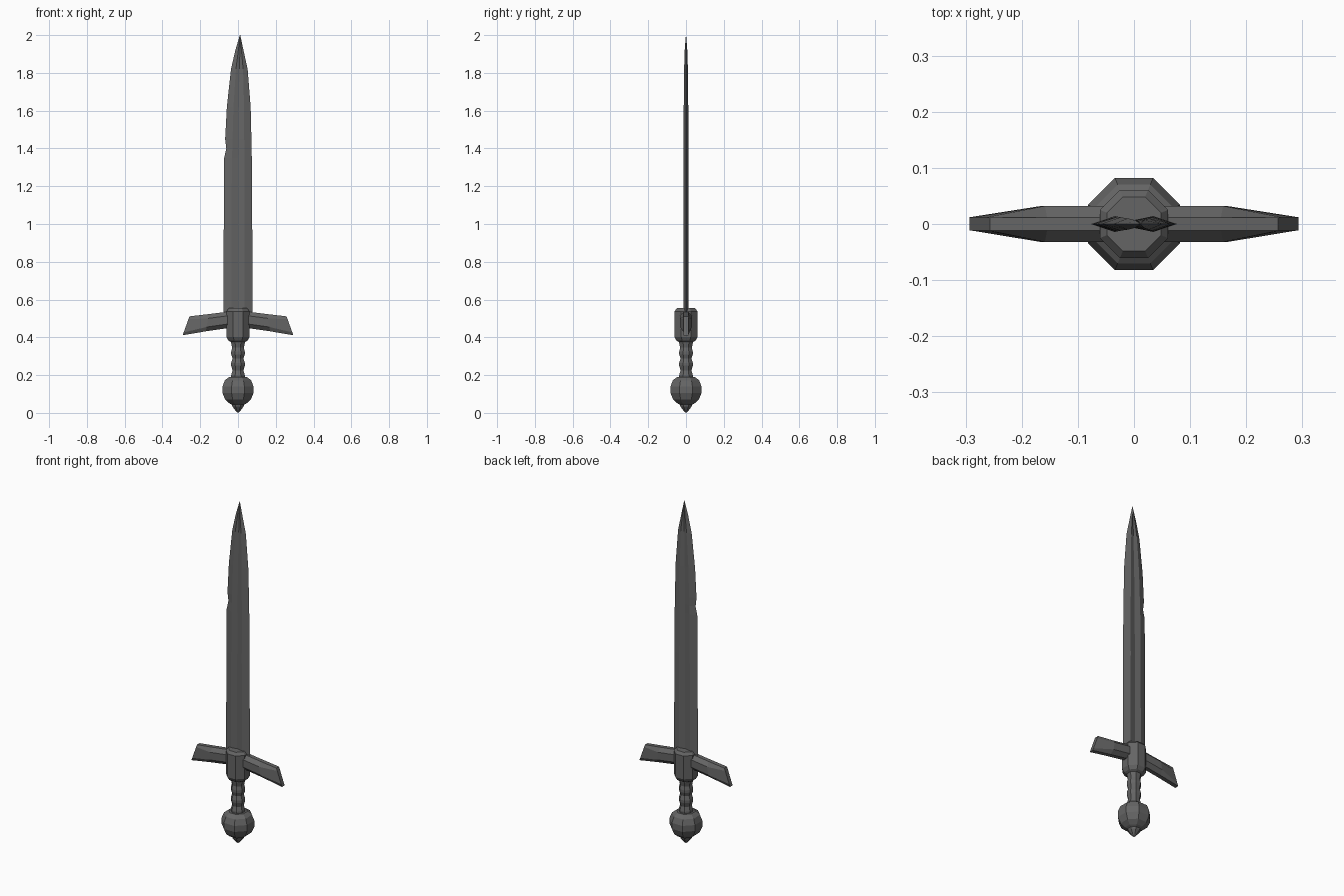
import bpy, bmesh, math

steel = bpy.data.materials.new("dark grey steel")
steel.diffuse_color = (0.13, 0.13, 0.13, 1)


def loft(name, rings):
    """Skin a list of equal-length point rings and cap both ends."""
    bm = bmesh.new()
    vs = [[bm.verts.new(p) for p in r] for r in rings]
    n = len(rings[0])
    for a, b in zip(vs, vs[1:]):
        for i in range(n):
            j = (i + 1) % n
            bm.faces.new((a[i], a[j], b[j], b[i]))
    bm.faces.new(vs[0])
    bm.faces.new(vs[-1])
    bmesh.ops.remove_doubles(bm, verts=bm.verts, dist=1e-5)
    bmesh.ops.recalc_face_normals(bm, faces=bm.faces)
    me = bpy.data.meshes.new(name)
    bm.to_mesh(me)
    bm.free()
    me.materials.append(steel)
    ob = bpy.data.objects.new(name, me)
    bpy.context.collection.objects.link(ob)
    return ob


def octagon_turn(name, profile):
    """Eight-sided turned part; radius is measured to the flats."""
    k = 1 / math.cos(math.pi / 8)
    ang = [math.pi / 8 + i * math.pi / 4 for i in range(8)]
    return loft(name, [[(r * k * math.cos(a), r * k * math.sin(a), z) for a in ang]
                       for r, z in profile])


# Pommel: faceted ball with a small button underneath
octagon_turn("pommel", [(0.047, 0.19), (0.07, 0.172), (0.082, 0.14), (0.082, 0.105),
                        (0.068, 0.07), (0.045, 0.05), (0.032, 0.043)])
octagon_turn("pommel_button", [(0.034, 0.05), (0.03, 0.034), (0.012, 0.01), (0.004, 0.003)])

# Grip with shallow finger ripples
octagon_turn("grip", [(0.036, 0.18), (0.036, 0.20), (0.029, 0.225), (0.036, 0.25),
                      (0.036, 0.265), (0.029, 0.288), (0.036, 0.31), (0.036, 0.325),
                      (0.031, 0.345), (0.036, 0.37), (0.036, 0.39)])

# Collar joining grip, guard and blade
octagon_turn("collar", [(0.038, 0.375), (0.05, 0.382), (0.061, 0.402),
                        (0.061, 0.538), (0.048, 0.554)])


# Cross guard: two drooping chamfered arms tapering to thin ends
def arm_ring(xt, xb, top, bottom, half, chamfer, s):
    sec = [(0.012, 0), (half, chamfer), (half, 1 - chamfer), (0.012, 1),
           (-0.012, 1), (-half, 1 - chamfer), (-half, chamfer), (-0.012, 0)]
    return [(s * (xt + (xb - xt) * t), y, top + (bottom - top) * t) for y, t in sec]


for side, s in (("left", -1), ("right", 1)):
    loft("guard_arm_" + side, [
        arm_ring(0.0, 0.0, 0.541, 0.440, 0.032, 0.25, s),
        arm_ring(0.06, 0.06, 0.535, 0.448, 0.032, 0.25, s),
        arm_ring(0.155, 0.17, 0.523, 0.432, 0.032, 0.25, s),
        arm_ring(0.257, 0.293, 0.511, 0.411, 0.012, 0.15, s)])

# Blade: hollow-ground section, left edge carries a small nick
# (z, left edge, right edge, ridge offset, ridge thickness, centre x)
blade = [(0.52, -0.077, 0.077, 0.035, 0.014, 0.0),
         (1.10, -0.075, 0.075, 0.034, 0.014, 0.0),
         (1.35, -0.073, 0.073, 0.033, 0.013, 0.001),
         (1.40, -0.062, 0.072, 0.032, 0.013, 0.002),
         (1.45, -0.068, 0.071, 0.031, 0.013, 0.002),
         (1.62, -0.059, 0.067, 0.028, 0.012, 0.004),
         (1.82, -0.037, 0.051, 0.019, 0.010, 0.008),
         (1.92, -0.014, 0.029, 0.008, 0.007, 0.010),
         (2.00, 0.010, 0.012, 0.0004, 0.0005, 0.011)]
loft("blade", [[(l, 0, z), (c - w, -t, z), (c, -t * 0.5, z), (c + w, -t, z),
                (r, 0, z), (c + w, t, z), (c, t * 0.5, z), (c - w, t, z)]
               for z, l, r, w, t, c in blade])
